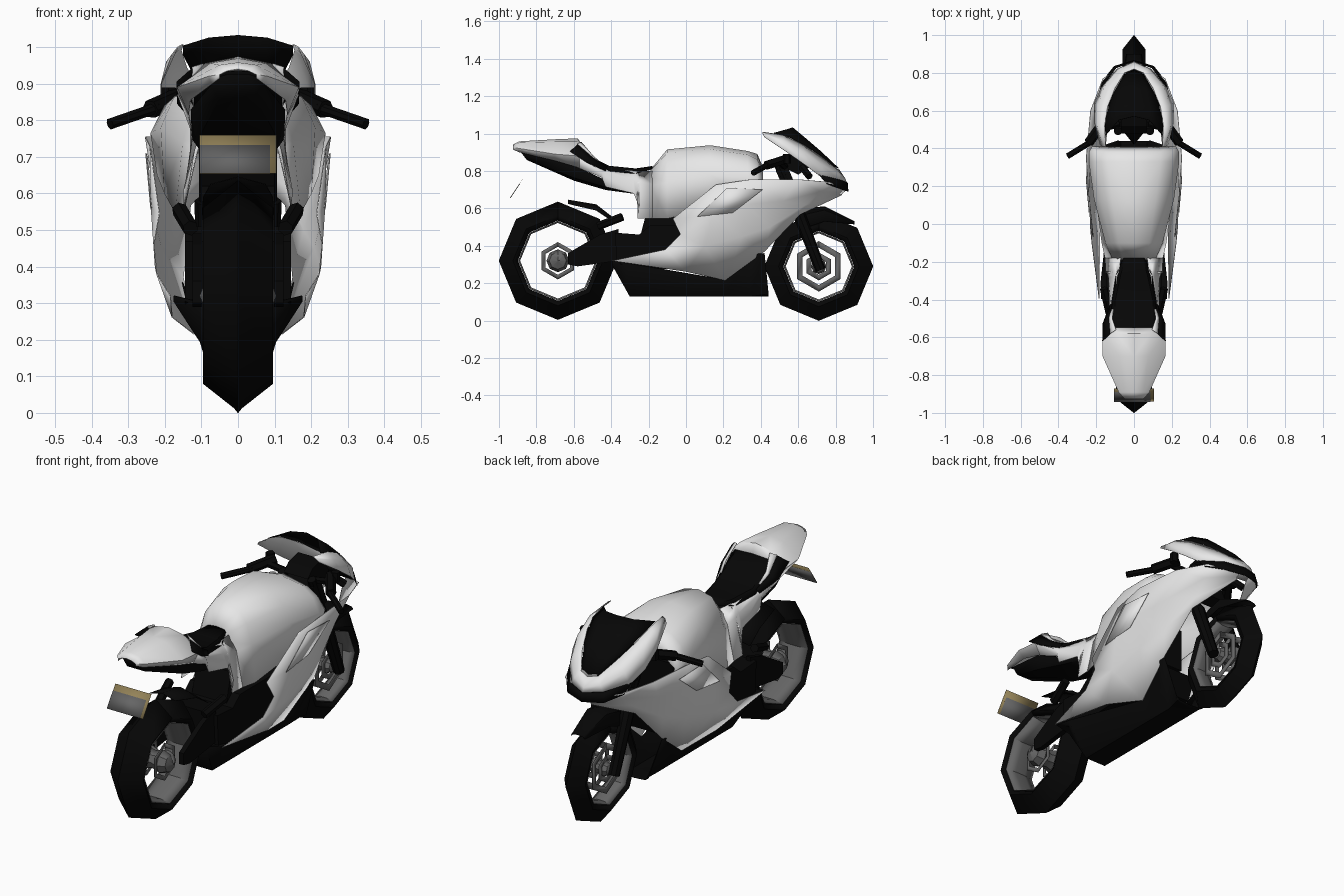
import bpy, bmesh, math
from mathutils import Vector


def material(name, rgb):
    m = bpy.data.materials.new(name)
    m.diffuse_color = (*rgb, 1)
    return m


WHITE = material("white paint", (0.8, 0.8, 0.8))
BLACK = material("black", (0.002, 0.002, 0.002))
GREY = material("grey metal", (0.13, 0.13, 0.13))
TAN = material("tan plate", (0.30, 0.23, 0.10))


def finish(name, bm, mat, mirror=False, thick=0, angle=40):
    bmesh.ops.recalc_face_normals(bm, faces=bm.faces)
    me = bpy.data.meshes.new(name)
    bm.to_mesh(me)
    bm.free()
    me.materials.append(mat)
    ob = bpy.data.objects.new(name, me)
    bpy.context.collection.objects.link(ob)
    bpy.ops.object.select_all(action='DESELECT')
    ob.select_set(True)
    bpy.context.view_layer.objects.active = ob
    if angle:
        bpy.ops.object.shade_smooth_by_angle(angle=math.radians(angle))
    if mirror:
        ob.modifiers.new("mirror", 'MIRROR').merge_threshold = 0.002
    if thick:
        s = ob.modifiers.new("thickness", 'SOLIDIFY')
        s.thickness, s.offset = thick, 0
    return ob


def sheet(name, rows, mat, mirror=True, thick=0.003, angle=40):
    """Panel through rows of points, mirrored across x = 0."""
    bm = bmesh.new()
    g = [[bm.verts.new(p) for p in r] for r in rows]
    for a, b in zip(g, g[1:]):
        for i in range(len(a) - 1):
            bm.faces.new((a[i], a[i + 1], b[i + 1], b[i]))
    return finish(name, bm, mat, mirror, thick, angle)


def section_sheet(name, sections, mat, angle=40):
    """Panel from cross-sections: (y, [(x, z), ...])."""
    return sheet(name, [[(x, y, z) for x, z in s] for y, s in sections], mat, angle=angle)


def prism(name, profile, x0, x1, mat, mirror=True):
    """Side profile of (y, z) extruded from x0 to x1."""
    bm = bmesh.new()
    f = bm.faces.new([bm.verts.new((x0, y, z)) for y, z in profile])
    ext = bmesh.ops.extrude_face_region(bm, geom=[f])
    bmesh.ops.translate(bm, vec=(x1 - x0, 0, 0),
                        verts=[v for v in ext['geom'] if isinstance(v, bmesh.types.BMVert)])
    if not any(abs(len(v.link_faces)) == 0 for v in bm.verts) and len(bm.faces) == len(profile) + 1:
        bm.faces.new([v for v in bm.verts][:len(profile)])
    return finish(name, bm, mat, mirror, angle=0)


def tube(name, a, b, r, mat, sides=8, r2=None):
    a, b = Vector(a), Vector(b)
    bm = bmesh.new()
    bmesh.ops.create_cone(bm, cap_ends=True, segments=sides, radius1=r,
                          radius2=r if r2 is None else r2, depth=(b - a).length)
    bm.transform(Vector((0, 0, 1)).rotation_difference(b - a).to_matrix().to_4x4())
    bmesh.ops.translate(bm, vec=(a + b) / 2, verts=bm.verts)
    return finish(name, bm, mat, True)


def lathe(name, profile, cy, cz, mat, sides=8, mirror=False, thick=0.002, angle=30):
    """Profile of (x, radius) turned round the wheel axle."""
    rows = []
    for i in range(sides + 1):
        t = math.pi / 2 + math.tau * i / sides
        rows.append([(x, cy + r * math.cos(t), cz + r * math.sin(t)) for x, r in profile])
    return sheet(name, rows, mat, mirror, thick, angle)


# Wheels: V-shaped tyre, open rim, disc ring and hub
for tag, y, z, r, w, ring, hub in (("rear", -0.685, 0.32, 0.315, 0.095, (0.075, 0.10), .06),
                                   ("front", 0.71, 0.29, 0.29, 0.06, (0.10, 0.135), .04)):
    k = r - 0.10
    lathe(tag + "_tyre", [(-w * .85, k), (-w, r - .075), (0, r), (w, r - .075), (w * .85, k)],
          y, z, BLACK, angle=50)
    lathe(tag + "_rim", [(-w * .88, k - .003), (-w * .3, k - .012), (w * .3, k - .012),
                         (w * .88, k - .003)], y, z, GREY)
    lathe(tag + "_disc", [(w * .55, ring[0]), (w * .55, ring[1])], y, z, GREY, 6, True)
    lathe(tag + "_hub", [(0, hub * .75), (w * .5, hub), (w * .9, hub * .75), (w * 1.1, 0)], y, z, GREY, 8, True)
lathe("front_disc_carrier", [(.035, .045), (.035, .075)], 0.71, 0.29, GREY, 6, True)

# Side fairing, rows from top edge to bottom edge, rear to nose
sheet("side_fairing", [
    [(.215, -.07, .545), (.24, .16, .727), (.253, .35, .755), (.23, .60, .755), (.165, .77, .74), (.03, .85, .70)],
    [(.23, -.03, .46), (.237, .14, .56), (.232, .32, .62), (.205, .52, .64), (.14, .72, .69), (.03, .85, .69)],
    [(.222, -.11, .38), (.226, .10, .40), (.21, .30, .45), (.18, .45, .50), (.13, .64, .62), (.03, .84, .685)],
    [(.185, -.395, .32), (.18, 0, .262), (.12, .21, .215), (.15, .42, .37), (.13, .61, .567), (.03, .83, .67)],
], WHITE)
sheet("fairing_vent_panel", [[(.238, .06, .556), (.252, .22, .71)],
                             [(.235, .25, .577), (.248, .41, .70)]], WHITE)

# Belly pan
section_sheet("belly_pan", [
    (-.395, [(0, .30), (.09, .30), (.175, .32)]),
    (-.30, [(0, .13), (.06, .13), (.175, .305)]),
    (.20, [(0, .13), (.06, .13), (.12, .22)]),
    (.34, [(0, .13), (.06, .13), (.152, .355)]),
    (.42, [(0, .13), (.07, .14), (.152, .36)]),
    (.44, [(0, .13), (.07, .135), (.09, .15)])], BLACK)

# Engine, frame and swingarm
prism("engine", [(-.38, .47), (-.25, .46), (-.19, .51), (.15, .51), (.30, .40), (.25, .29), (-.25, .27),
                 (-.37, .31)], -.145, .145, BLACK, False)
prism("inner_frame", [(-.24, .47), (-.20, .62), (.25, .68), (.25, .45)], -.10, .10, BLACK, False)
prism("swingarm", [(-.63, .30), (-.58, .29), (-.36, .32), (-.36, .49), (-.46, .46), (-.58, .39), (-.63, .36)],
      .098, .125, BLACK)
tube("foot_peg", (.13, -.47, .505), (.16, -.34, .555), .022, BLACK, 6)
section_sheet("rear_hugger", [(-.63, [(0, .645), (.075, .625)]), (-.48, [(0, .62), (.095, .59)]),
                              (-.39, [(0, .55), (.10, .53)])], BLACK)

# Fuel tank flowing into the frame covers
section_sheet("fuel_tank", [
    (-.19, [(0, .805), (.055, .80), (.085, .77), (.11, .72), (.15, .545)]),
    (-.10, [(0, .914), (.08, .895), (.12, .84), (.15, .74), (.17, .545)]),
    (.13, [(0, .936), (.115, .915), (.175, .86), (.21, .78), (.20, .60)]),
    (.33, [(0, .905), (.14, .885), (.20, .84), (.238, .765), (.22, .65)]),
    (.38, [(0, .89), (.14, .86), (.20, .82), (.238, .76), (.22, .68)]),
    (.41, [(0, .82), (.13, .80), (.18, .78), (.22, .75), (.21, .70)])], WHITE, 55)

# Tail hump and seat side panels
section_sheet("tail", [
    (-.925, [(0, .94), (.03, .935), (.05, .925), (.05, .915)]),
    (-.89, [(0, .957), (.05, .95), (.08, .92), (.07, .90)]),
    (-.70, [(0, .968), (.075, .955), (.165, .89), (.13, .855)]),
    (-.58, [(0, .973), (.09, .955), (.165, .88), (.135, .82)]),
    (-.55, [(0, .93), (.10, .925), (.16, .86), (.135, .81)])], WHITE)
section_sheet("seat_side_panel", [
    (-.57, [(.14, .87), (.165, .87), (.135, .815)]),
    (-.45, [(.11, .82), (.13, .80), (.125, .765)]),
    (-.43, [(.105, .815), (.12, .79), (.13, .715)]),
    (-.28, [(.09, .80), (.11, .75), (.135, .68)]),
    (-.25, [(.08, .80), (.115, .74), (.148, .61)]),
    (-.26, [(.08, .80), (.115, .74), (.148, .545)]),
    (-.18, [(.07, .80), (.115, .73), (.152, .545)])], WHITE)
section_sheet("seat", [
    (-.58, [(0, .935), (.09, .93), (.12, .925)]),
    (-.50, [(0, .865), (.10, .87), (.12, .86)]),
    (-.41, [(0, .826), (.10, .826), (.118, .80)]),
    (-.27, [(0, .812), (.07, .81), (.095, .785)]),
    (-.18, [(0, .825), (.045, .82), (.055, .81)])], BLACK)
# Black and white stripes where the seat meets the hump
sheet("seat_edge_black", [[(.125, -.58, .942), (.167, -.62, .905)],
                          [(.132, -.50, .872), (.166, -.53, .845)],
                          [(.115, -.42, .822), (.128, -.43, .80)]], BLACK)
sheet("seat_edge_white", [[(.095, -.56, .955), (.125, -.58, .945)],
                          [(.115, -.50, .885), (.133, -.50, .875)],
                          [(.108, -.45, .838), (.120, -.45, .835)]], WHITE)
section_sheet("undertail", [
    (-.90, [(0, .925), (.03, .925), (.05, .92)]),
    (-.85, [(0, .86), (.05, .86), (.075, .895)]),
    (-.60, [(0, .75), (.10, .765), (.128, .83)]),
    (-.43, [(0, .70), (.10, .715), (.125, .75)]),
    (-.28, [(0, .68), (.08, .69), (.10, .72)])], BLACK)

# Number plate: tan with a grey lower part, seen from both sides
sheet("number_plate", [[(-.105, -.87, .76), (.105, -.87, .76)],
                       [(-.105, -.94, .655), (.105, -.94, .655)]], TAN, False, .001)
sheet("number_plate_panel", [[(-.105, -.8893, .731), (.088, -.8893, .731)],
                             [(-.105, -.94, .655), (.088, -.94, .655)]], GREY, False, .004)

# Nose cowl, windscreen and lamps
sheet("nose_cowl", [
    [(.15, .41, 1.008), (.165, .41, 1.0), (.18, .42, .98)],
    [(.155, .52, .992), (.195, .52, .96), (.21, .54, .90)],
    [(.14, .62, .945), (.19, .63, .90), (.21, .64, .83)],
    [(.10, .72, .88), (.155, .73, .83), (.175, .72, .77)],
    [(.05, .80, .815), (.075, .82, .78), (.09, .82, .745)],
    [(0, .82, .805), (0, .85, .76), (0, .86, .735)]], WHITE)
sheet("windscreen", [
    [(0, .57, 1.032), (.08, .55, 1.025), (.15, .47, 1.003)],
    [(0, .65, .965), (.08, .635, .965), (.15, .56, .978)],
    [(0, .72, .905), (.065, .71, .905), (.115, .68, .91)],
    [(0, .815, .815), (.03, .80, .82), (.05, .795, .82)]], BLACK)
sheet("head_lamp", [
    [(.18, .71, .78), (.095, .826, .752), (0, .863, .738)],
    [(.168, .755, .73), (.105, .835, .70), (0, .867, .69)]], BLACK)
prism("instruments", [(.48, .84), (.52, .88), (.60, .90), (.66, .82), (.60, .78)], -.07, .07, BLACK, False)
tube("cowl_stay", (.10, .62, .82), (.16, .66, .77), .02, BLACK, 6)

# Handlebars
tube("grip", (.35, .36, .79), (.22, .44, .835), .016, BLACK)
tube("bar_clamp", (.24, .43, .83), (.16, .54, .865), .026, BLACK, 6)
tube("bar_root", (.18, .50, .85), (.08, .53, .82), .018, BLACK, 6)
tube("brake_reservoir", (.19, .54, .84), (.19, .54, .89), .022, BLACK, 6)

# Fork and front mudguard
tube("fork_upper", (.085, .49, .84), (.085, .63, .52), .022, BLACK)
tube("fork_lower", (.085, .60, .58), (.085, .72, .27), .034, BLACK, 8, .028)
prism("fork_yoke", [(.48, .80), (.54, .83), (.60, .69), (.54, .67)], -.10, .10, BLACK, False)
section_sheet("front_mudguard", [
    (.60, [(0, .57), (.05, .55), (.07, .50)]),
    (.65, [(0, .60), (.055, .57), (.075, .50)]),
    (.74, [(0, .61), (.055, .59), (.07, .53)]),
    (.90, [(0, .53), (.03, .525), (.04, .515)])], BLACK)
